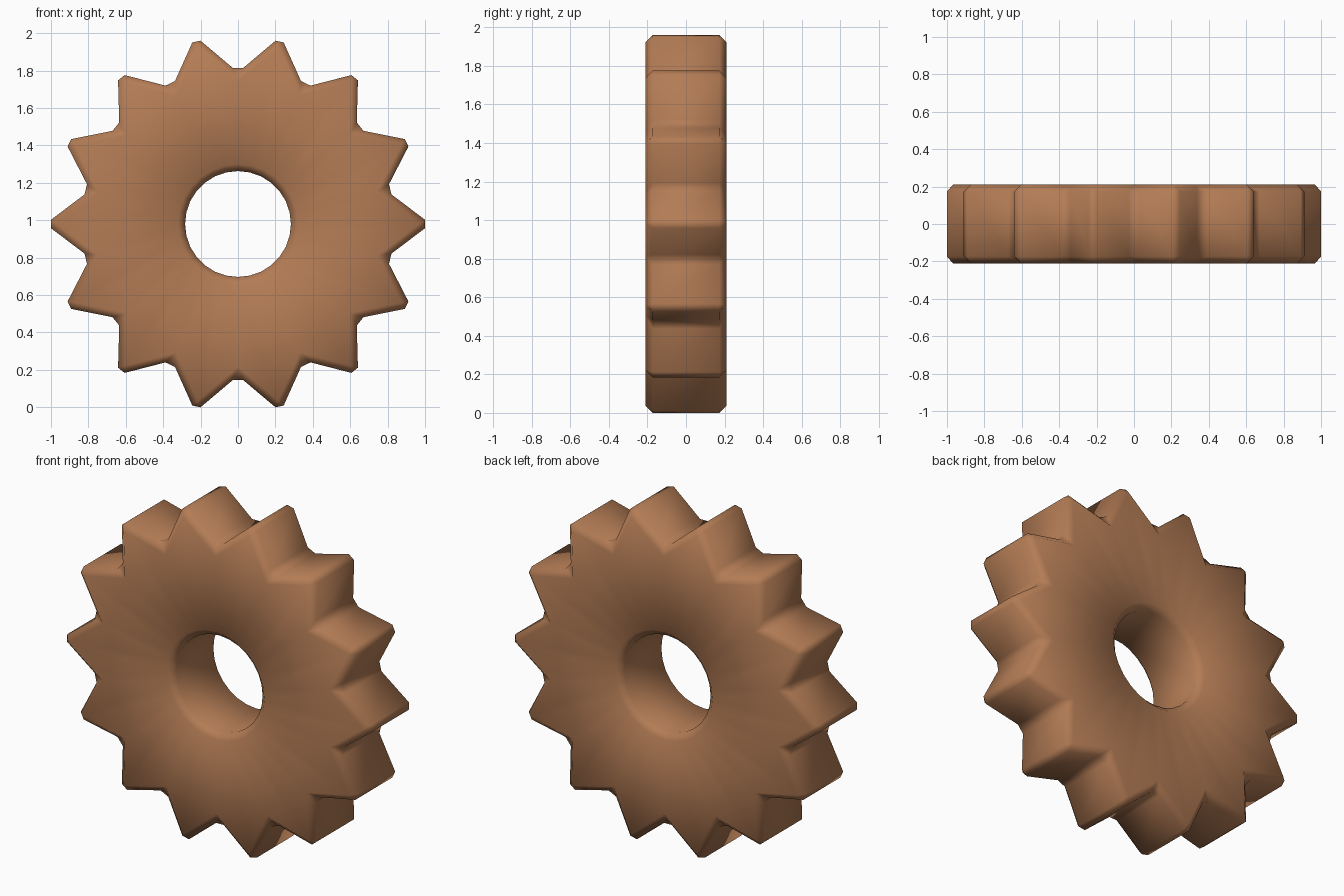
import bpy, bmesh, math

if "Cube" in bpy.data.objects:
    bpy.data.objects.remove(bpy.data.objects["Cube"])

TEETH = 14
TIP_R, VALLEY_R, HOLE_R = 1.03, 0.811, 0.283   # sharp radii before bevelling
HALF_T, BEVEL, CZ = 0.21, 0.037, 0.98
N = TEETH * 2

bm = bmesh.new()


def ring(radius_of, y):
    """Ring of vertices around the axle at depth y."""
    verts = []
    for i in range(N):
        a = i * 2 * math.pi / N
        r = radius_of(i)
        verts.append(bm.verts.new((r * math.cos(a), y, CZ + r * math.sin(a))))
    return verts


def tooth(i):
    return VALLEY_R if i % 2 else TIP_R


def hole(i):
    return HOLE_R


# Closed loop of rings: outer front, outer back, hole back, hole front
rings = [ring(tooth, -HALF_T), ring(tooth, HALF_T),
         ring(hole, HALF_T), ring(hole, -HALF_T)]
for k in range(4):
    a, b = rings[k], rings[(k + 1) % 4]
    for i in range(N):
        j = (i + 1) % N
        bm.faces.new((a[i], a[j], b[j], b[i]))
bmesh.ops.recalc_face_normals(bm, faces=bm.faces)

mesh = bpy.data.meshes.new("toothed_wheel")
bm.to_mesh(mesh)
bm.free()
wheel = bpy.data.objects.new("toothed_wheel", mesh)
bpy.context.collection.objects.link(wheel)

# Chamfer on tooth tips, valleys and rims
bev = wheel.modifiers.new("chamfer", 'BEVEL')
bev.width = BEVEL
bev.segments = 1
bev.limit_method = 'ANGLE'
bev.angle_limit = math.radians(30)
bpy.context.view_layer.objects.active = wheel
wheel.select_set(True)
bpy.ops.object.modifier_apply(modifier=bev.name)
bpy.ops.object.shade_smooth_by_angle(angle=math.radians(50))

# Brown finish
mat = bpy.data.materials.new("brown")
mat.diffuse_color = (0.45, 0.2, 0.09, 1)
mat.use_nodes = True
mat.node_tree.nodes["Principled BSDF"].inputs["Base Color"].default_value = mat.diffuse_color
mesh.materials.append(mat)
